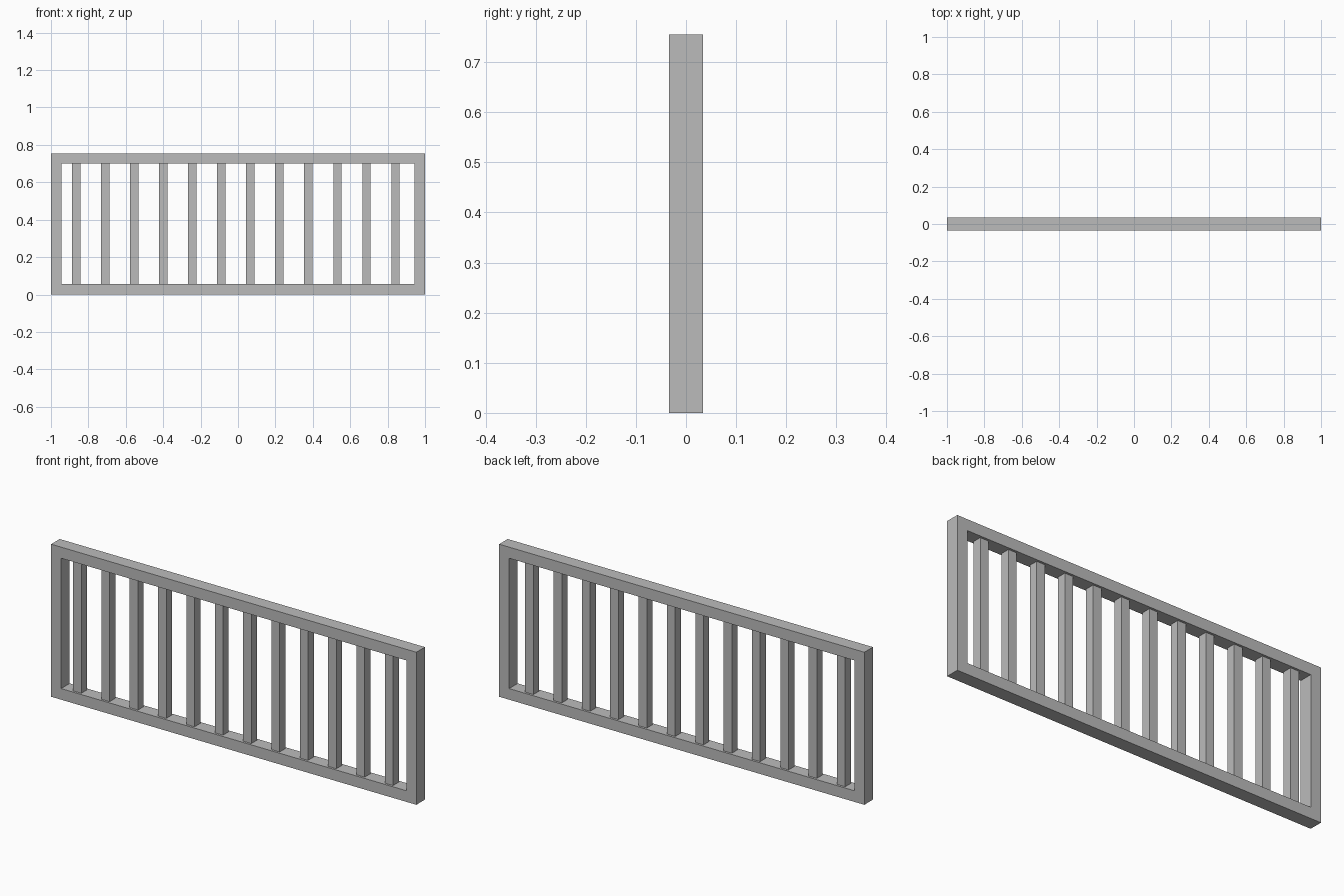
import bpy
import bmesh

if "Cube" in bpy.data.objects:
    bpy.data.objects.remove(bpy.data.objects["Cube"])

W, H, D = 2.0, 0.755, 0.067   # outer size of the railing
BAR = 0.055                   # frame bar width

grey = bpy.data.materials.new("grey")
grey.diffuse_color = (0.5, 0.5, 0.5, 1)
grey.use_nodes = True
grey.node_tree.nodes["Principled BSDF"].inputs["Base Color"].default_value = grey.diffuse_color


def add_object(name, bm):
    bmesh.ops.recalc_face_normals(bm, faces=bm.faces)
    mesh = bpy.data.meshes.new(name)
    bm.to_mesh(mesh)
    bm.free()
    mesh.materials.append(grey)
    obj = bpy.data.objects.new(name, mesh)
    bpy.context.collection.objects.link(obj)
    return obj


# Frame: one continuous rectangular ring, extruded through its depth
bm = bmesh.new()


def rectangle(inset):
    x, z0, z1 = W / 2 - inset, inset, H - inset
    return [bm.verts.new((px, -D / 2, pz))
            for px, pz in ((-x, z0), (x, z0), (x, z1), (-x, z1))]


outer, inner = rectangle(0), rectangle(BAR)
ring = []
for i in range(4):
    j = (i + 1) % 4
    ring.append(bm.faces.new((outer[i], outer[j], inner[j], inner[i])))
extruded = bmesh.ops.extrude_face_region(bm, geom=ring, use_keep_orig=True)
back = [g for g in extruded["geom"] if isinstance(g, bmesh.types.BMVert)]
bmesh.ops.translate(bm, verts=back, vec=(0, D, 0))
add_object("frame", bm)

# Balusters: evenly spaced square bars between the two rails
COUNT, FIRST, STEP, THICK = 12, -0.865, 0.1552, 0.045
for i in range(COUNT):
    bm = bmesh.new()
    bmesh.ops.create_cube(bm, size=1)
    bmesh.ops.scale(bm, verts=bm.verts, vec=(THICK, THICK, H - 2 * BAR))
    bar = add_object(f"baluster_{i + 1}", bm)
    bar.location = (FIRST + i * STEP, 0, H / 2)
